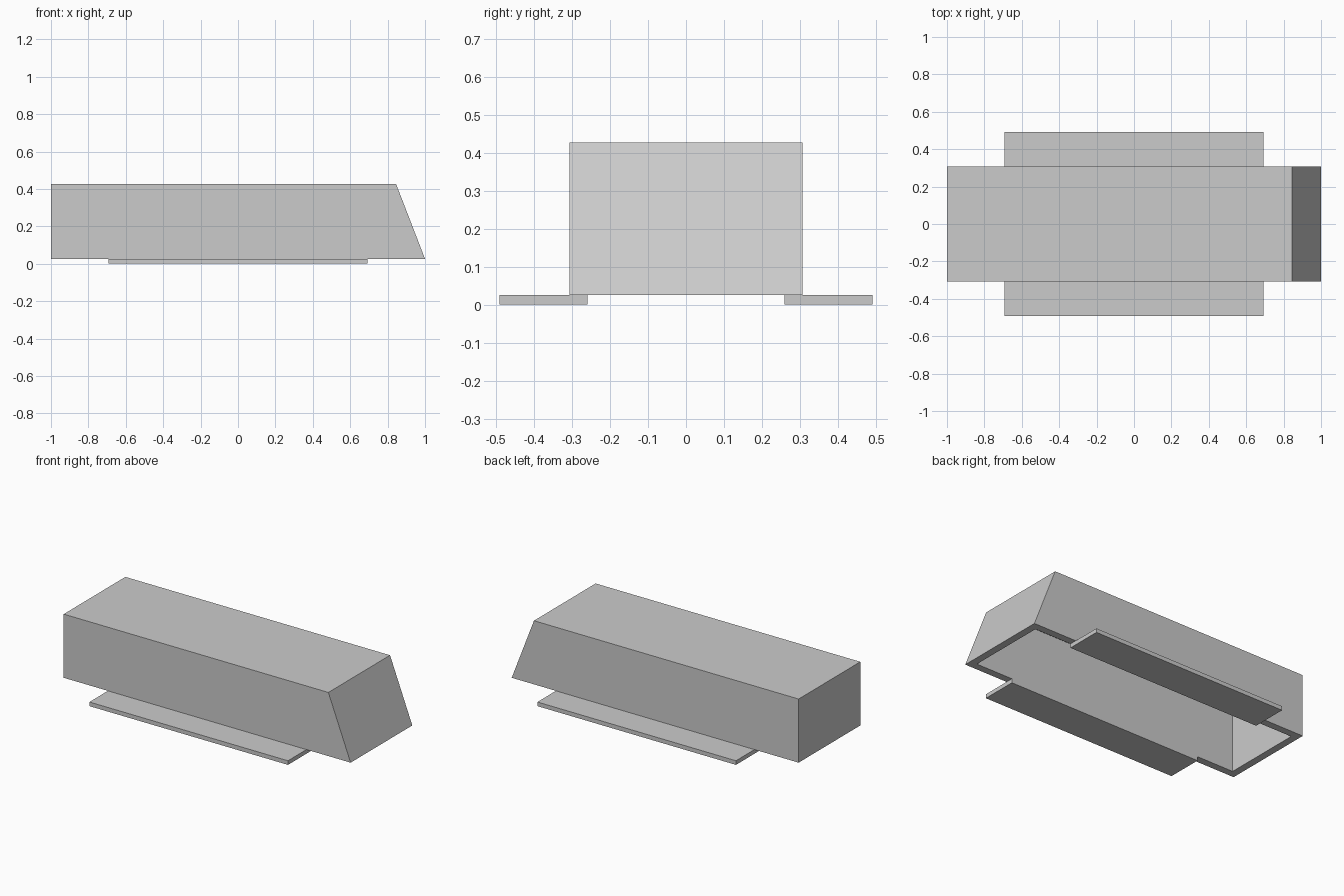
import bpy
import bmesh

cube = bpy.data.objects.get("Cube")
if cube:
    bpy.data.objects.remove(cube, do_unlink=True)

# Single grey material
grey = bpy.data.materials.new("plain_grey")
grey.use_nodes = True
colour = (0.6, 0.6, 0.6, 1)
grey.diffuse_color = colour
grey.node_tree.nodes["Principled BSDF"].inputs["Base Color"].default_value = colour

BASE, TOP = 0.026, 0.427      # height range of the housing
HALF_WIDTH = 0.307
WALL, ROOF = 0.047, 0.01
SLOPE = 0.155                 # setback of the raked end at the top


def make_object(name, bm):
    bmesh.ops.recalc_face_normals(bm, faces=bm.faces)
    mesh = bpy.data.meshes.new(name)
    bm.to_mesh(mesh)
    bm.free()
    mesh.materials.append(grey)
    obj = bpy.data.objects.new(name, mesh)
    bpy.context.collection.objects.link(obj)
    return obj


def ring(bm, inset, z):
    """Rectangular outline of the housing at height z."""
    w = HALF_WIDTH - inset
    back = -1 + inset
    front = 1 - inset - SLOPE * (z - BASE) / (TOP - BASE)
    corners = ((back, -w), (front, -w), (front, w), (back, w))
    return [bm.verts.new((x, y, z)) for x, y in corners]


def bridge(bm, a, b):
    for i in range(4):
        j = (i + 1) % 4
        bm.faces.new((a[i], a[j], b[j], b[i]))


# Hollow housing, open underneath, with one raked end
bm = bmesh.new()
rings = [ring(bm, 0, TOP), ring(bm, 0, BASE),
         ring(bm, WALL, BASE), ring(bm, WALL, TOP - ROOF)]
for upper, lower in zip(rings, rings[1:]):
    bridge(bm, upper, lower)
bm.faces.new(rings[0])
bm.faces.new(rings[-1])
make_object("housing", bm)

# Flat side flanges under the long walls
for name, side in (("front_flange", -1), ("back_flange", 1)):
    bm = bmesh.new()
    bmesh.ops.create_cube(bm, size=1)
    bmesh.ops.scale(bm, vec=(1.384, 0.231, BASE), verts=bm.verts)
    bmesh.ops.translate(bm, vec=(0, side * 0.3755, BASE / 2), verts=bm.verts)
    make_object(name, bm)
